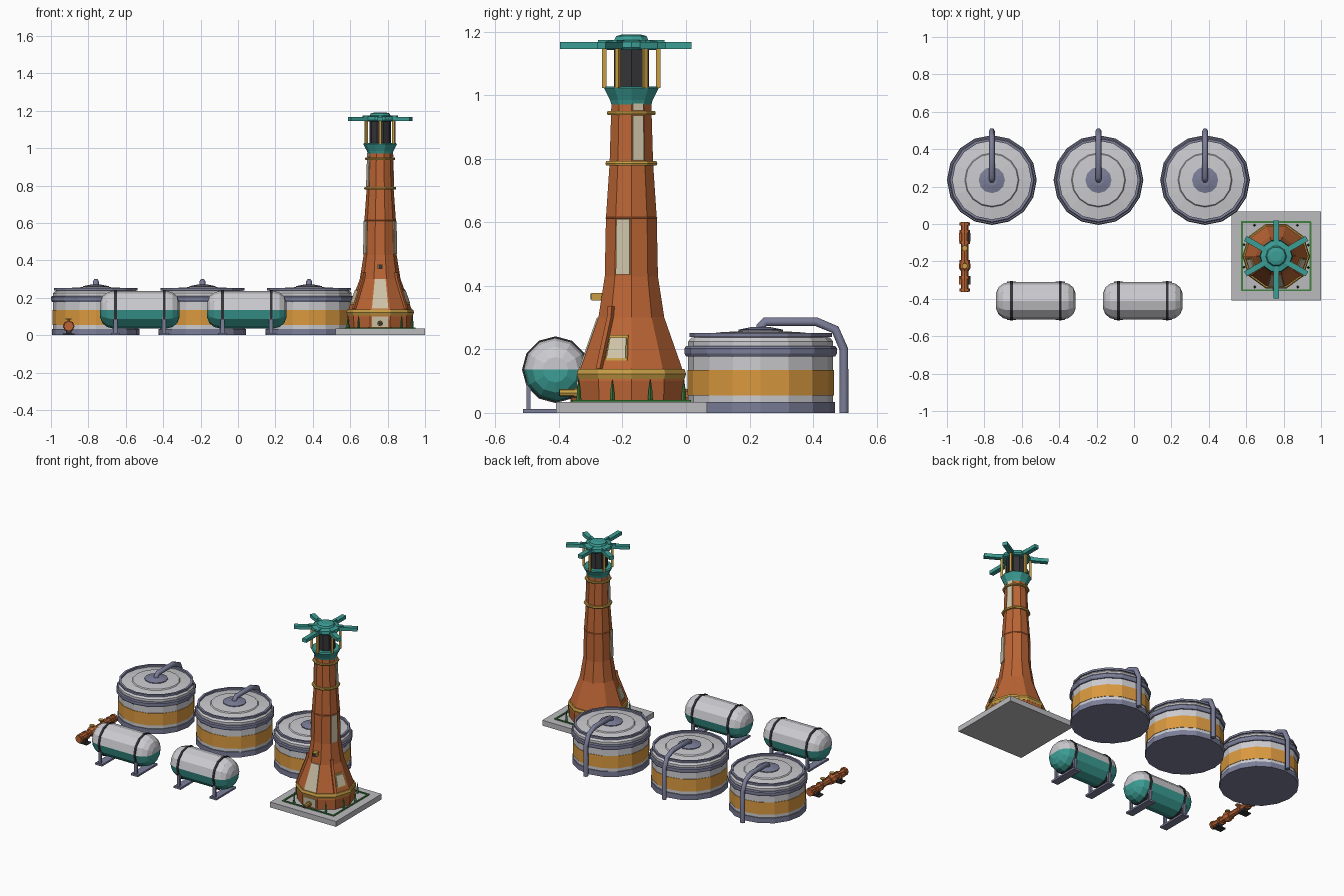
import bpy, bmesh
from math import sin, cos, pi, radians
from mathutils import Vector, Matrix

cube = bpy.data.objects.get("Cube")
if cube:
    bpy.data.objects.remove(cube, do_unlink=True)


def material(name, *rgb):
    m = bpy.data.materials.new(name)
    m.use_nodes = True
    m.diffuse_color = (*rgb, 1)
    m.node_tree.nodes["Principled BSDF"].inputs["Base Color"].default_value = (*rgb, 1)
    return m


RUST = material("rust orange", .5, .13, .035)
WHITE = material("pale grey", .6, .6, .63)
STONE = material("concrete", .5, .5, .52)
AMBER = material("amber band", .7, .32, .05)
SLATE = material("slate metal", .2, .21, .32)
TEAL = material("teal", .045, .34, .3)
DARK = material("charcoal", .035, .035, .04)
GOLD = material("gold trim", .57, .34, .06)
CREAM = material("cream panel", .62, .55, .39)
GREEN = material("leaf green", .05, .22, .05)


def loft(name, rings, mats, closed=False):
    """Bridge equal-sized point rings; one material, or one per span."""
    mats = mats if isinstance(mats, list) else [mats] * (len(rings) - 1)
    slots = list(dict.fromkeys(mats))
    bm = bmesh.new()
    loops = [[bm.verts.new(p) for p in ring] for ring in rings]
    n = len(loops[0])
    spans = list(zip(loops, loops[1:]))
    if closed:
        spans.append((loops[-1], loops[0]))
        mats = mats + [mats[-1]]
    for (a, b), m in zip(spans, mats):
        for i in range(n):
            j = (i + 1) % n
            bm.faces.new((a[i], a[j], b[j], b[i])).material_index = slots.index(m)
    if not closed:
        bm.faces.new(loops[0]).material_index = slots.index(mats[0])
        bm.faces.new(loops[-1]).material_index = slots.index(mats[-1])
    bmesh.ops.recalc_face_normals(bm, faces=bm.faces)
    me = bpy.data.meshes.new(name)
    bm.to_mesh(me)
    bm.free()
    for m in slots:
        me.materials.append(m)
    ob = bpy.data.objects.new(name, me)
    bpy.context.collection.objects.link(ob)
    return ob


def lathe(name, profile, mats, n, loc, axis="z", closed=False):
    """Spin (radius, height) pairs about an axis through loc."""
    turn = {"z": Matrix(), "x": Matrix.Rotation(pi / 2, 4, "Y"),
            "y": Matrix.Rotation(-pi / 2, 4, "X")}[axis]
    rings = [[Vector(loc) + turn @ Vector((r * cos(2 * pi * i / n), r * sin(2 * pi * i / n), h))
              for i in range(n)] for r, h in profile]
    return loft(name, rings, mats, closed)


def box(name, centre, size, mat, angle=0):
    """Block, turned about z by angle."""
    rot = Matrix.Rotation(angle, 3, "Z")
    x, y, z = (s / 2 for s in size)
    rings = [[Vector(centre) + rot @ Vector((sx * x, sy * y, h))
              for sx, sy in ((-1, -1), (1, -1), (1, 1), (-1, 1))] for h in (-z, z)]
    return loft(name, rings, mat)


# ---- storage vats with roof, railing and overflow pipe
VAT_Y = .235
for k, x in enumerate((-.76, -.19, .38), 1):
    at = (x, VAT_Y, 0)
    lathe(f"vat_{k}", [(.234, 0), (.234, .034), (.228, .034), (.228, .055), (.231, .055), (.231, .135),
                       (.228, .135), (.228, .225), (.218, .237), (.145, .247), (.14, .253), (.07, .257)],
          [SLATE, SLATE, WHITE, WHITE, AMBER, AMBER] + [WHITE] * 5, 16, at)
    lathe(f"vat_hoop_{k}", [(.225, .178), (.235, .178), (.24, .187), (.24, .203), (.235, .21), (.225, .21)],
          SLATE, 16, at, closed=True)
    lathe(f"vat_rim_{k}", [(.21, .239), (.224, .239), (.224, .252), (.21, .252)], SLATE, 16, at, closed=True)
    lathe(f"vat_cap_{k}", [(.07, .25), (.07, .262), (.03, .27)], SLATE, 12, at)
    cu = bpy.data.curves.new(f"vat_pipe_{k}", "CURVE")
    cu.dimensions = "3D"
    cu.bevel_depth, cu.bevel_resolution, cu.use_fill_caps = .016, 1, True
    path = [(0, .255), (0, .272), (.015, .287), (.175, .287), (.235, .262), (.262, .2), (.262, 0)]
    sp = cu.splines.new("POLY")
    sp.points.add(len(path) - 1)
    for p, (dy, z) in zip(sp.points, path):
        p.co = (x, VAT_Y + dy, z, 1)
    cu.materials.append(SLATE)
    bpy.context.collection.objects.link(bpy.data.objects.new(f"vat_pipe_{k}", cu))

# ---- horizontal gas tanks: pale above, teal below, on strapped skids
TANK_Y, TANK_Z = -.411, .136
for k, x in enumerate((-.525, .047), 1):
    half = [(.04, .213), (.072, .2), (.092, .175), (.1, .145)]
    tank = lathe(f"gas_tank_{k}", [(r, -h) for r, h in half] + half[::-1], WHITE, 12,
                 (x, TANK_Y, TANK_Z), "x")
    tank.data.materials.append(TEAL)
    # split the end caps along the midline so each half keeps its colour
    bm = bmesh.new()
    bm.from_mesh(tank.data)
    bmesh.ops.bisect_plane(bm, geom=bm.verts[:] + bm.edges[:] + bm.faces[:], dist=1e-5,
                           plane_co=(0, 0, TANK_Z), plane_no=(0, 0, 1))
    for f in bm.faces:
        f.material_index = int(f.calc_center_median().z < TANK_Z)
    bm.to_mesh(tank.data)
    bm.free()
    for s in (-1, 1):
        sx = x + s * .13
        lathe(f"tank_strap_{k}", [(.098, -.007), (.105, -.007), (.105, .007), (.098, .007)], DARK, 12,
              (sx, TANK_Y, TANK_Z), "x", closed=True)
        box(f"tank_skid_{k}", (sx, TANK_Y, .006), (.05, .205, .012), SLATE)
        for t in (-1, 1):
            box(f"tank_leg_{k}", (sx, TANK_Y + t * .085, .052), (.02, .012, .088), SLATE)

# ---- tower base slab with planted border
TX, TY = .76, -.172
box("base_slab", (TX, TY, .0175), (.48, .475, .035), STONE)
for s in (-1, 1):
    box("planter_strip", (TX, TY + s * .182, .037), (.375, .01, .008), GREEN)
    box("planter_strip", (TX + s * .183, TY, .037), (.01, .365, .008), GREEN)
    for t in (-1, 1):
        for px, py in ((.172, .06), (.115, .165)):
            lathe("plant", [(.008, .035), (.006, .07), (.001, .105)], GREEN, 4,
                  (TX + s * px, TY + t * py, 0))

# ---- ten-sided tower shaft
SHAFT = [(.172, .035), (.176, .1), (.168, .14), (.109, .3), (.088, .43), (.084, .615), (.072, .785), (.066, .975)]
lathe("tower_shaft", SHAFT, RUST, 10, (TX, TY, 0))


def shaft_radius(z):
    for (r0, z0), (r1, z1) in zip(SHAFT, SHAFT[1:]):
        if z <= z1:
            return r0 + (r1 - r0) * (z - z0) / (z1 - z0)
    return SHAFT[-1][0]


for r, z0, z1 in ((.181, .106, .138), (.086, .778, .792), (.081, .938, .95), (.086, .611, .617)):
    lathe("tower_ring", [(r * .8, z0), (r * .97, z0), (r, (z0 + z1) / 2), (r * .97, z1), (r * .8, z1)],
          RUST if z0 > .6 and z0 < .7 else GOLD, 10, (TX, TY, 0), closed=True)


def panel(name, deg, z0, z1, left=-.85, right=.85, mat=CREAM, out=.005):
    """Plate lying on one facet of the shaft; left/right are fractions of its half width."""
    a = radians(deg)
    normal, side = Vector((cos(a), sin(a), 0)), Vector((-sin(a), cos(a), 0))
    rings = []
    for d in (-.002, out):
        ring = []
        for z, f in ((z0, left), (z0, right), (z1, right), (z1, left)):
            r = shaft_radius(z)
            ring.append(Vector((TX, TY, z)) + normal * (r * cos(pi / 10) + d) + side * f * r * sin(pi / 10))
        rings.append(ring)
    loft(name, rings, mat)


panel("front_panel", -90, .142, .3)
panel("front_lower_panel", -90, .045, .1, -.8, .8)
for deg in (-18, 198):
    panel("tall_panel", deg, .435, .61)
    panel("hatch_frame", deg, .165, .245, -.75, .75, GOLD, .005)
    panel("hatch", deg, .172, .238, -.65, .65, CREAM, .01)
for deg in (18, 198):
    panel("upper_panel", deg, .795, .936)
    panel("upper_patch", deg, .952, .973)

# fins along the two front corners
for deg in (-36, 216):
    a = radians(deg)
    out, side = Vector((cos(a), sin(a), 0)), Vector((-sin(a), cos(a), 0))
    loft("corner_fin", [[Vector((TX, TY, z)) + out * (shaft_radius(z) + d) + side * w
                         for d, w in ((-.01, -.008), (.012, -.008), (.012, .008), (-.01, .008))]
                        for z in (.14, .3, .335)], RUST)

# front lamp box and outlet
box("lamp_box", (TX, TY - .108, .366), (.026, .034, .024), GOLD)
box("lamp_glass", (TX, TY - .126, .366), (.02, .004, .018), DARK)
lathe("outlet_pipe", [(.012, 0), (.012, .045), (.016, .045), (.016, .06)], GOLD, 8, (TX, TY - .225, .063), "y")
lathe("outlet_mouth", [(.01, 0), (.01, .003)], DARK, 8, (TX, TY - .227, .063), "y")

# ---- lantern head: flare, dark core, posts, vaned cap
lathe("head_flare", [(.066, .97), (.071, .985), (.09, 1.022), (.084, 1.028)], TEAL, 10, (TX, TY, 0))
lathe("lantern_core", [(.058, 1.02), (.058, 1.15)], DARK, 10, (TX, TY, 0))
lathe("head_cap", [(.08, 1.142), (.088, 1.15), (.085, 1.168), (.056, 1.174), (.05, 1.186), (.03, 1.191)],
      TEAL, 10, (TX, TY, 0))
for k in range(6):
    a = radians(30 + 60 * k)
    d = Vector((cos(a), sin(a), 0))
    box("lantern_post", Vector((TX, TY, 1.084)) + d * .085, (.014, .014, .124), GOLD, a)
    reach = .225 if k == 4 else .19
    box("cap_vane", Vector((TX, TY, 1.156)) + d * reach / 2, (reach, .03, .022), TEAL, a)
    box("vane_rib", Vector((TX, TY, 1.169)) + d * .06, (.09, .018, .01), TEAL, a)

# ---- small valve pipe on clamps
PX, PZ = -.905, .048
lathe("valve_pipe", [(.019, -.363), (.019, .01)], RUST, 8, (PX, 0, PZ), "y")
for y in (-.352, -.285, -.2, -.1, -.04, 0):
    lathe("pipe_flange", [(.027, y - .008), (.027, y + .008)], RUST, 8, (PX, 0, PZ), "y")
lathe("pipe_bulge", [(.022, -.25), (.031, -.235), (.031, -.215), (.022, -.2)], RUST, 8, (PX, 0, PZ), "y")
for y in (-.3, -.07):
    box("pipe_clamp", (PX, y, .018), (.03, .025, .036), DARK)
    box("pipe_foot", (PX, y, .004), (.06, .045, .008), DARK)
    box("valve_box", (PX - .024, y, PZ), (.014, .045, .02), RUST)
for y in (-.225, -.13):
    lathe("valve_stem", [(.006, .06), (.006, .083), (.016, .083), (.016, .09)], GOLD, 8, (PX, y, 0))
